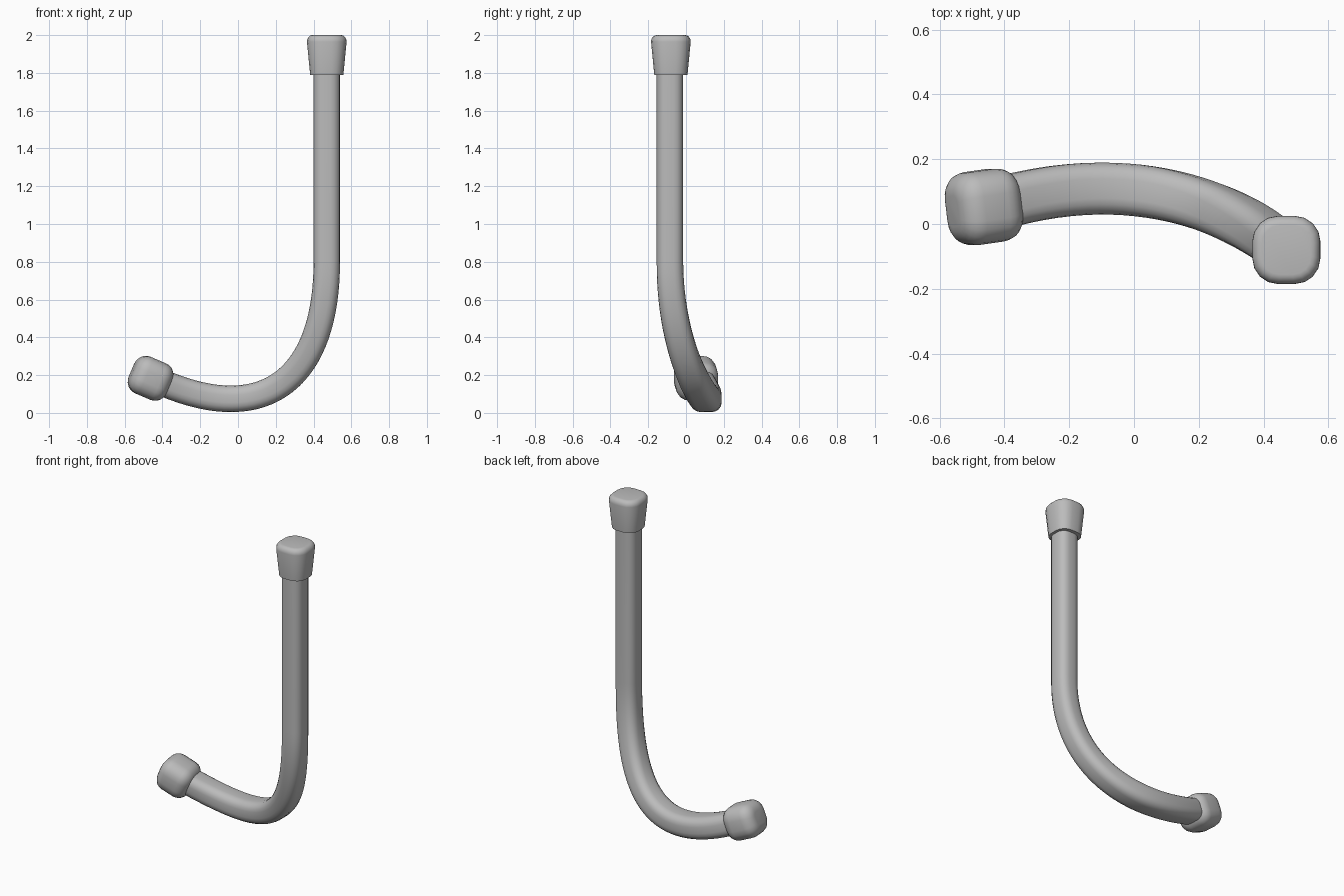
import bpy, bmesh, math
from mathutils import Vector

if "Cube" in bpy.data.objects:
    bpy.data.objects.remove(bpy.data.objects["Cube"])

grey = bpy.data.materials.new("plain grey")
grey.diffuse_color = (0.5, 0.5, 0.5, 1)
grey.use_nodes = True
grey.node_tree.nodes["Principled BSDF"].inputs["Base Color"].default_value = grey.diffuse_color


def rounded_rect(a, b, r, n=4):
    """Outline of a rounded rectangle with half sizes a, b and corner radius r."""
    pts = []
    for k, (sx, sy) in enumerate([(1, 1), (-1, 1), (-1, -1), (1, -1)]):
        for i in range(n + 1):
            t = math.radians(90 * k + 90 * i / n)
            pts.append((sx * (a - r) + r * math.cos(t), sy * (b - r) + r * math.sin(t)))
    return pts


def loft(name, rings, angle=40):
    """Skin rings of (centre, axis, half_a, half_b, radius); second section axis follows world y."""
    bm = bmesh.new()
    loops = []
    for c, d, a, b, r in rings:
        d = Vector(d).normalized()
        v = Vector((0, 1, 0))
        v = (v - d * v.dot(d)).normalized()
        u = v.cross(d)
        loops.append([bm.verts.new(Vector(c) + u * p + v * q) for p, q in rounded_rect(a, b, r)])
    n = len(loops[0])
    for lo, hi in zip(loops, loops[1:]):
        for i in range(n):
            bm.faces.new((lo[i], lo[(i + 1) % n], hi[(i + 1) % n], hi[i]))
    bm.faces.new(loops[0][::-1])
    bm.faces.new(loops[-1])
    bmesh.ops.recalc_face_normals(bm, faces=bm.faces)
    me = bpy.data.meshes.new(name)
    bm.to_mesh(me)
    bm.free()
    me.materials.append(grey)
    ob = bpy.data.objects.new(name, me)
    bpy.context.collection.objects.link(ob)
    bpy.ops.object.select_all(action='DESELECT')
    ob.select_set(True)
    bpy.context.view_layer.objects.active = ob
    bpy.ops.object.shade_smooth_by_angle(angle=math.radians(angle))


# Bent tube: straight upright, then a sweeping curve
P = [Vector(p) for p in ((0.47, -0.085, 0.8), (0.47, -0.085, 0.2),
                         (0.16, 0.217, -0.08), (-0.40, 0.068, 0.16))]
rings = [((0.47, -0.085, 1.9), (0, 0, -1), 0.07, 0.07, 0.05)]
N = 32
for i in range(N + 1):
    t = i / N
    s = 1 - t
    c = s**3 * P[0] + 3 * s * s * t * P[1] + 3 * s * t * t * P[2] + t**3 * P[3]
    d = s * s * (P[1] - P[0]) + 2 * s * t * (P[2] - P[1]) + t * t * (P[3] - P[2])
    rings.append((c, d, 0.07, 0.07 + 0.01 * min(1, 1.4 * t), 0.05))
loft("bent_tube", rings)

# Top cap: flared, with a rounded upper rim
c = Vector((0.47, -0.08, 0))
up = Vector((0, 0, 1))
rings = [(c + up * 1.79, up, 0.088, 0.088, 0.065)]
for i in range(6):
    t = math.radians(90 * i / 5)
    h = 0.076 + 0.029 * math.cos(t)
    rings.append((c + up * (1.965 + 0.035 * math.sin(t)), up, h, h, h * 0.75))
loft("top_cap", rings)

# End cap: soft rounded block on the short end
c = Vector((-0.463, 0.053, 0.183))
d = Vector((-0.56, -0.08, 0.24)).normalized()
half, r = 0.105, 0.065
rings = []
for side in (-1, 1):
    for i in range(7):
        t = math.radians(90 * (i if side > 0 else 6 - i) / 6)
        k = r * (1 - math.cos(t))
        rings.append((c + d * side * (half - r + r * math.sin(t)), d,
                      0.105 - k, 0.113 - k, 0.075 - 0.8 * k))
loft("end_cap", rings, 60)
